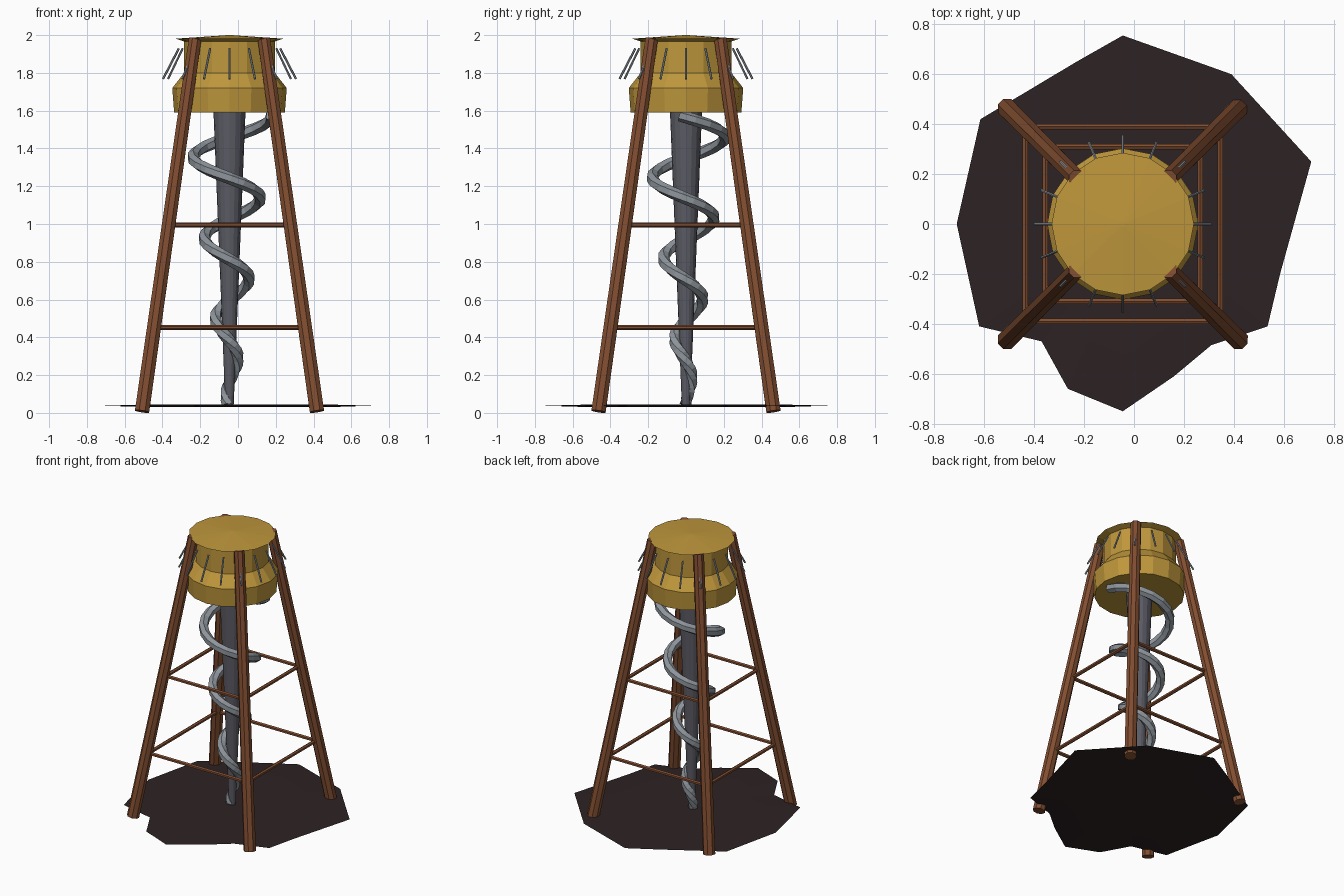
import bpy, bmesh, math
from mathutils import Vector

if "Cube" in bpy.data.objects:
    bpy.data.objects.remove(bpy.data.objects["Cube"])

CX = -0.045  # the tower axis sits slightly left of the centre


def material(name, rgb):
    m = bpy.data.materials.new(name)
    m.diffuse_color = (*rgb, 1)
    m.use_nodes = True
    m.node_tree.nodes["Principled BSDF"].inputs["Base Color"].default_value = m.diffuse_color
    return m


GOLD = material("gold paint", (0.52, 0.31, 0.045))
WOOD = material("brown wood", (0.22, 0.075, 0.03))
STEEL = material("light steel", (0.27, 0.30, 0.33))
PIPE = material("dark grey pipe", (0.105, 0.105, 0.13))
SOIL = material("dark soil", (0.026, 0.016, 0.017))


def mesh_object(name, verts, faces, mat):
    me = bpy.data.meshes.new(name)
    me.from_pydata(verts, [], faces)
    bm = bmesh.new()
    bm.from_mesh(me)
    bmesh.ops.recalc_face_normals(bm, faces=bm.faces)
    bm.to_mesh(me)
    bm.free()
    me.materials.append(mat)
    ob = bpy.data.objects.new(name, me)
    bpy.context.collection.objects.link(ob)
    return ob


def loft(name, rings, mat):
    """Skin a list of equal rings and cap both ends."""
    n = len(rings[0])
    verts = [v for r in rings for v in r]
    faces = [(k * n + i, k * n + (i + 1) % n, (k + 1) * n + (i + 1) % n, (k + 1) * n + i)
             for k in range(len(rings) - 1) for i in range(n)]
    faces += [tuple(range(n)), tuple(range(len(verts) - n, len(verts)))]
    return mesh_object(name, verts, faces, mat)


def lathe(name, profile, sides, mat):
    return loft(name, [[(CX + r * math.cos(2 * math.pi * i / sides),
                         r * math.sin(2 * math.pi * i / sides), z)
                        for i in range(sides)] for r, z in profile], mat)


def ring(c, d, r, sides):
    """Circle of points around c, square to direction d."""
    side = d.cross(Vector((0, 0, 1)))
    side = side.normalized() if side.length > 1e-4 else Vector((1, 0, 0))
    up = side.cross(d).normalized()
    return [c + r * (math.cos(2 * math.pi * (i + .5) / sides) * side +
                     math.sin(2 * math.pi * (i + .5) / sides) * up) for i in range(sides)]


def rod(name, a, b, ra, rb, sides, mat):
    a, b = Vector(a), Vector(b)
    d = (b - a).normalized()
    return loft(name, [ring(a, d, ra, sides), ring(b, d, rb, sides)], mat)


# Tank with a flared skirt, and a shallow lid
lathe("tank", [(0.293, 1.59), (0.303, 1.72), (0.24, 1.80), (0.24, 1.972)], 16, GOLD)
lathe("lid", [(0.235, 1.965), (0.285, 1.981), (0.01, 2.0)], 16, GOLD)

# Slanted rods around the tank
for i in range(16):
    a = 2 * math.pi * i / 16
    c, s = math.cos(a), math.sin(a)
    rod("tank_rod", (CX + 0.352 * c, 0.352 * s, 1.768),
        (CX + 0.268 * c, 0.268 * s, 1.93), 0.006, 0.006, 6, STEEL)

# Four leaning legs
for sx in (-1, 1):
    for sy in (-1, 1):
        rod("leg", (CX + sx * 0.463, sy * 0.463, 0.008),
            (CX + sx * 0.182, sy * 0.182, 1.98), 0.041, 0.036, 8, WOOD)

# Two levels of cross bars
for z, h in ((0.452, 0.39), (0.995, 0.31)):
    for s in (-1, 1):
        rod("cross_bar", (CX - h, s * h, z), (CX + h, s * h, z), 0.013, 0.013, 6, WOOD)
        rod("cross_bar", (CX + s * h, -h, z), (CX + s * h, h, z), 0.013, 0.013, 6, WOOD)

# Tapered centre pipe
pipe = lathe("centre_pipe", [(0.022, 0.035), (0.085, 1.6)], 16, PIPE)

# Spiral tube widening on the way up
def helix(z):
    a = -2 * math.pi * (z - 0.705) / 0.43
    r = 0.012 + 0.139 * (z - 0.045)
    return Vector((CX + r * math.cos(a), r * math.sin(a), z))


N = 64
spiral = []
for k in range(N + 1):
    z = 0.045 + (1.575 - 0.045) * k / N
    d = (helix(z + 0.002) - helix(z - 0.002)).normalized()
    spiral.append(ring(helix(z), d, 0.032, 6))
loft("spiral_tube", spiral, STEEL)

# Irregular thin soil patch
outline = [(-.045, .755), (.39, .6), (.71, .25), (.585, -.2), (.535, -.41), (.31, -.485),
           (.16, -.61), (-.045, -.75), (-.265, -.66), (-.37, -.47), (-.62, -.41),
           (-.71, 0), (-.615, .42), (-.23, .65)]
loft("soil_patch", [[(x * 0.7, y * 0.7, 0.031) for x, y in outline],
                    [(x, y, 0.038) for x, y in outline],
                    [(x * 0.7, y * 0.7, 0.044) for x, y in outline]], SOIL)
